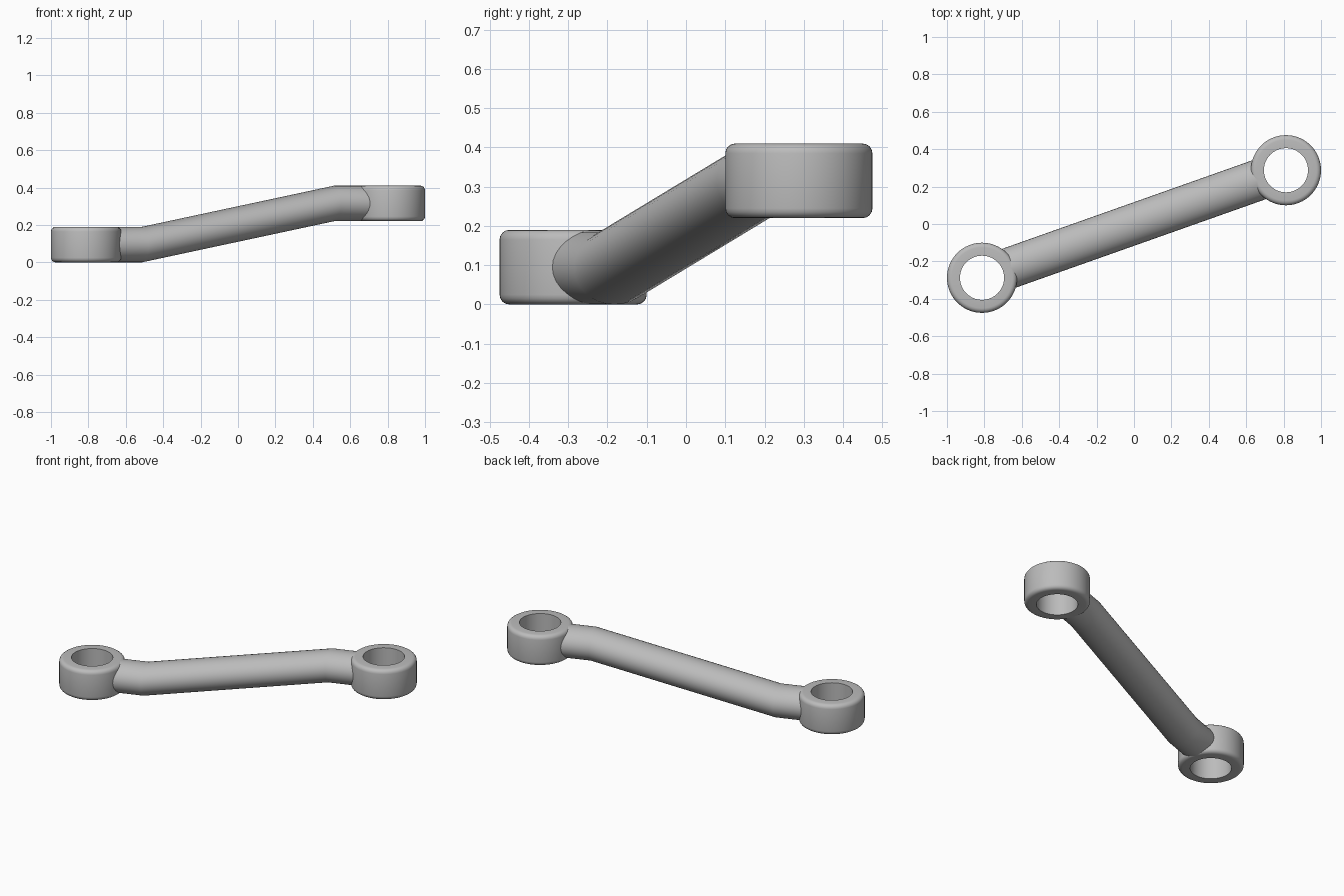
import bpy, bmesh, math

if "Cube" in bpy.data.objects:
    bpy.data.objects.remove(bpy.data.objects["Cube"])

grey = bpy.data.materials.new("grey metal")
grey.diffuse_color = (0.5, 0.5, 0.5, 1)
grey.use_nodes = True
grey.node_tree.nodes["Principled BSDF"].inputs["Base Color"].default_value = grey.diffuse_color

CX, CY = 0.8125, 0.2875        # ring centres at (+-CX, +-CY)
H, RISE = 0.19, 0.22           # ring height, lift of the right ring
R_OUT, R_IN, ROUND = 0.1875, 0.118, 0.025


def finish(name, bm):
    bmesh.ops.recalc_face_normals(bm, faces=bm.faces)
    mesh = bpy.data.meshes.new(name)
    bm.to_mesh(mesh)
    bm.free()
    mesh.materials.append(grey)
    obj = bpy.data.objects.new(name, mesh)
    bpy.context.collection.objects.link(obj)
    bpy.ops.object.select_all(action='DESELECT')
    obj.select_set(True)
    bpy.context.view_layer.objects.active = obj
    bpy.ops.object.shade_smooth_by_angle(angle=math.radians(35))
    return obj


def bridge(bm, a, b):
    n = len(a)
    for i in range(n):
        bm.faces.new((a[i], a[(i + 1) % n], b[(i + 1) % n], b[i]))


def ring(name, x, y, z, sides=64):
    # lathe a wall profile with rounded outer rims
    arc = [math.radians(a) for a in (-90, -67.5, -45, -22.5, 0)]
    low = [(R_OUT - ROUND + ROUND * math.cos(a), ROUND + ROUND * math.sin(a)) for a in arc]
    profile = [(R_IN, 0)] + low + [(r, H - h) for r, h in reversed(low)] + [(R_IN, H)]
    bm = bmesh.new()
    loops = [[bm.verts.new((x + r * math.cos(t), y + r * math.sin(t), z + h))
              for t in (2 * math.pi * i / sides for i in range(sides))]
             for r, h in profile]
    for i in range(len(loops)):
        bridge(bm, loops[i], loops[(i + 1) % len(loops)])
    return finish(name, bm)


def rod(name, sides=32):
    # oval sections standing upright along the line between the rings
    span = math.hypot(CX, CY)
    ux, uy = CX / span, CY / span
    end, bend = span - 0.15, 0.545
    bm = bmesh.new()
    loops = []
    for d, z in ((-end, 0), (-bend, 0), (bend, RISE), (end, RISE)):
        loop = []
        for i in range(sides):
            t = 2 * math.pi * i / sides
            w, h = 0.11 * math.cos(t), H / 2 * math.sin(t)
            loop.append(bm.verts.new((d * ux - w * uy, d * uy + w * ux, z + H / 2 + h)))
        loops.append(loop)
    for a, b in zip(loops, loops[1:]):
        bridge(bm, a, b)
    bm.faces.new(loops[0])
    bm.faces.new(loops[-1])
    return finish(name, bm)


ring("lower_ring", -CX, -CY, 0)
ring("upper_ring", CX, CY, RISE)
rod("connecting_rod")
